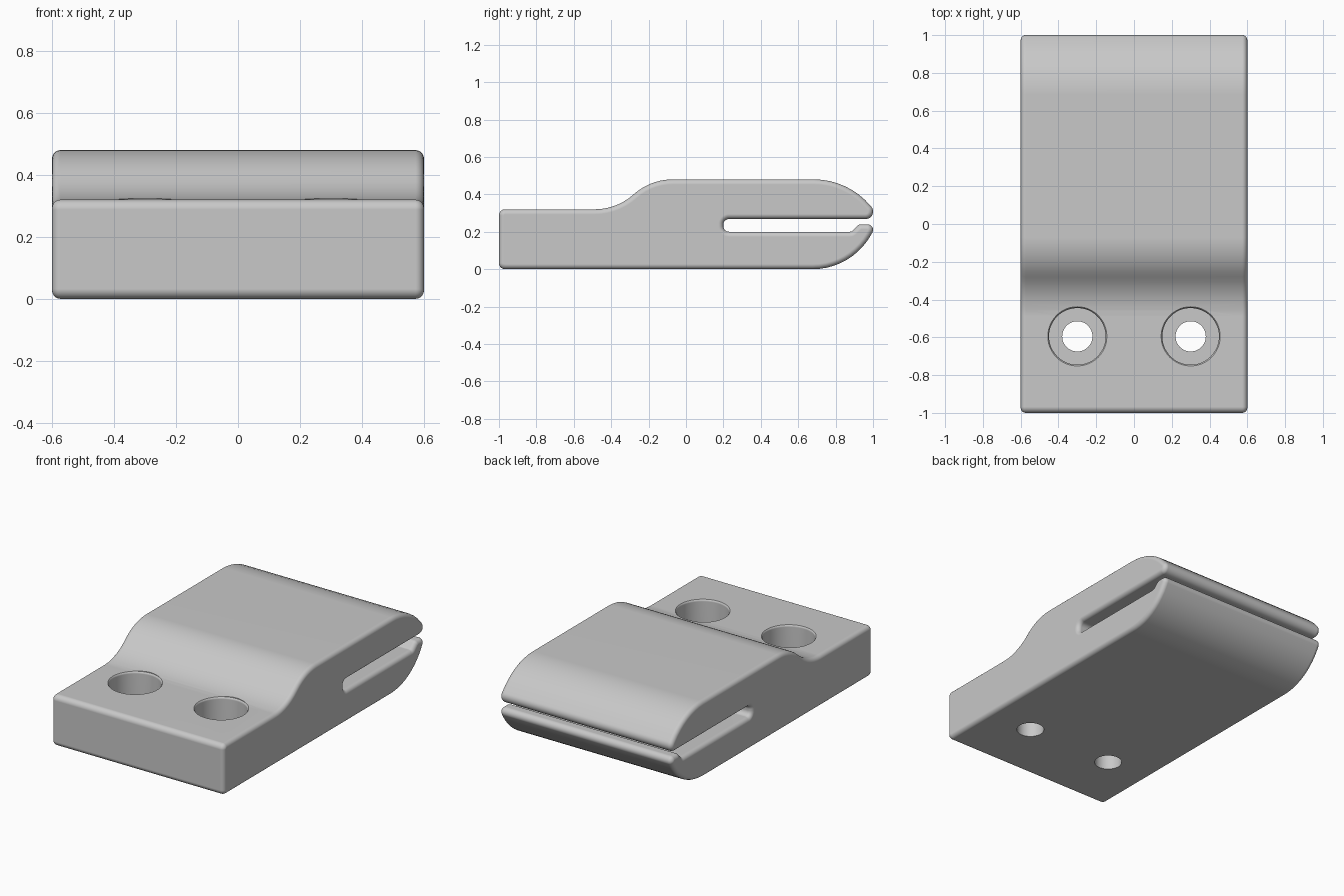
import bpy, bmesh, math
from mathutils import Vector

cube = bpy.data.objects.get("Cube")
if cube:
    bpy.data.objects.remove(cube, do_unlink=True)

HALF_WIDTH = 0.6
EDGE = 0.027          # rounding of the side edges

grey = bpy.data.materials.new("plain grey")
grey.use_nodes = True
colour = (0.58, 0.58, 0.58, 1)
grey.diffuse_color = colour
grey.node_tree.nodes["Principled BSDF"].inputs["Base Color"].default_value = colour


def rounded_outline(corners):
    """Replace each (y, z, radius) corner with an arc."""
    pts = []
    n = len(corners)
    for i, (y, z, r) in enumerate(corners):
        p = Vector((y, z))
        a = (Vector(corners[i - 1][:2]) - p).normalized()
        b = (Vector(corners[(i + 1) % n][:2]) - p).normalized()
        inner = a.angle(b)
        sweep = math.pi - inner
        start = p + a * (r / math.tan(inner / 2))
        centre = p + (a + b).normalized() * (r / math.sin(inner / 2))
        turn = 1 if a.x * b.y - a.y * b.x < 0 else -1
        steps = max(4, round(math.degrees(sweep) / 6))
        v = start - centre
        for k in range(steps + 1):
            t = turn * sweep * k / steps
            c, s = math.cos(t), math.sin(t)
            pts.append(centre + Vector((v.x * c - v.y * s, v.x * s + v.y * c)))
    return pts


def inset(pts, d):
    """Offset a counter-clockwise outline inwards."""
    out = []
    for i, p in enumerate(pts):
        e1 = (p - pts[i - 1]).normalized()
        e2 = (pts[(i + 1) % len(pts)] - p).normalized()
        n1, n2 = Vector((-e1.y, e1.x)), Vector((-e2.y, e2.x))
        out.append(p + (n1 + n2) * (d / (1 + n1.dot(n2))))
    return out


def finish(bm, name):
    bmesh.ops.recalc_face_normals(bm, faces=bm.faces)
    mesh = bpy.data.meshes.new(name)
    bm.to_mesh(mesh)
    bm.free()
    mesh.materials.append(grey)
    ob = bpy.data.objects.new(name, mesh)
    bpy.context.collection.objects.link(ob)
    return ob


# Side outline: base plate, raised clamp body, slot and two curved jaws
outline = rounded_outline([
    (-1.0, 0.0, 0.032),
    (0.8835, 0.0, 0.357), (1.0221, 0.24, 0.03),     # lower jaw
    (0.925, 0.24, 0.03), (0.885, 0.20, 0.02),       # lip
    (0.20, 0.20, 0.03), (0.20, 0.268, 0.03),        # slot end
    (1.0459, 0.268, 0.04), (0.868, 0.48, 0.395),    # upper jaw
    (-0.19, 0.48, 0.312), (-0.37, 0.32, 0.312),     # step down to plate
    (-1.0, 0.32, 0.032),
])

# Sweep the outline across x, rounding in towards both sides
bm = bmesh.new()
STEPS = 5
half = [(HALF_WIDTH - EDGE + EDGE * math.cos(t), EDGE * (1 - math.sin(t)))
        for t in (math.pi / 2 * k / STEPS for k in range(STEPS + 1))]
sections = [(-x, d) for x, d in half] + [(x, d) for x, d in reversed(half)]
rings = [[bm.verts.new((x, p.x, p.y)) for p in inset(outline, d)]
         for x, d in sections]
for r1, r2 in zip(rings, rings[1:]):
    for i in range(len(r1)):
        bm.faces.new((r1[i - 1], r1[i], r2[i], r2[i - 1]))
bm.faces.new(rings[0])
bm.faces.new(rings[-1])
body = finish(bm, "clamp_body")


def screw_hole(x, y):
    """Stepped cutter: through hole, counterbore and softened rim."""
    profile = [(0.08, -0.1), (0.08, 0.12), (0.15, 0.12),
               (0.15, 0.308), (0.152, 0.315), (0.157, 0.3205), (0.157, 0.6)]
    cut = bmesh.new()
    n = 48
    loops = [[cut.verts.new((x + r * math.cos(2 * math.pi * k / n),
                             y + r * math.sin(2 * math.pi * k / n), z))
              for k in range(n)] for r, z in profile]
    for a, b in zip(loops, loops[1:]):
        for i in range(n):
            cut.faces.new((a[i - 1], a[i], b[i], b[i - 1]))
    cut.faces.new(loops[0])
    cut.faces.new(loops[-1])
    ob = finish(cut, "screw_hole_cutter")
    ob.hide_render = True
    return ob


bpy.ops.object.select_all(action='DESELECT')
body.select_set(True)
bpy.context.view_layer.objects.active = body

# Two counterbored screw holes
for side in (-1, 1):
    cutter = screw_hole(side * 0.3, -0.595)
    mod = body.modifiers.new("screw_hole", 'BOOLEAN')
    mod.operation = 'DIFFERENCE'
    mod.solver = 'EXACT'
    mod.object = cutter
    bpy.ops.object.modifier_apply(modifier=mod.name)
    bpy.data.objects.remove(cutter, do_unlink=True)

# Smooth curves, crisp hole edges, clean flat faces
bpy.ops.object.shade_smooth_by_angle(angle=math.radians(35))
weighted = body.modifiers.new("flat_face_normals", 'WEIGHTED_NORMAL')
weighted.keep_sharp = True
